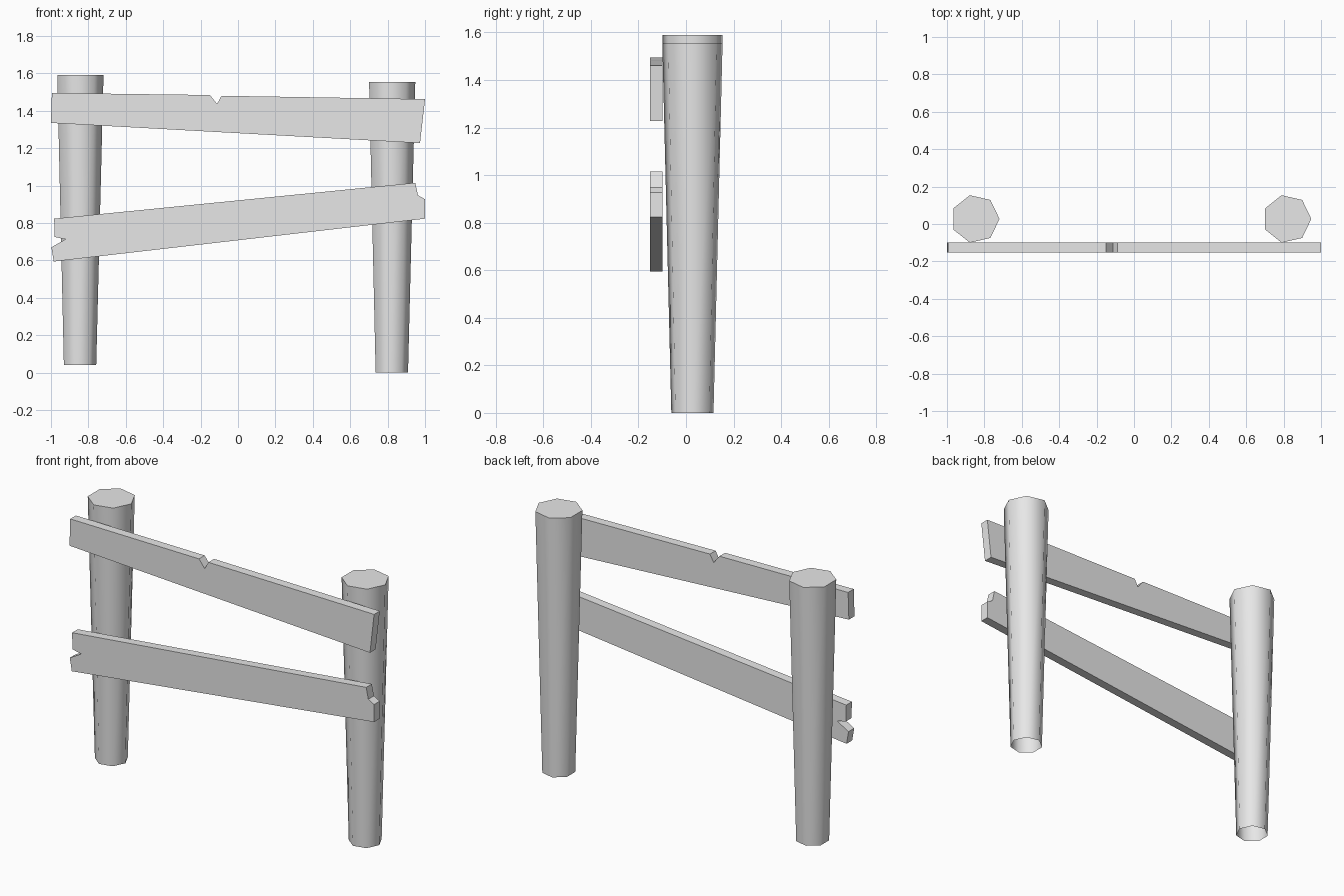
import bpy, bmesh, math
from mathutils import Vector

cube = bpy.data.objects.get("Cube")
if cube:
    bpy.data.objects.remove(cube, do_unlink=True)

grey = bpy.data.materials.new("plain_grey")
grey.use_nodes = True
grey.diffuse_color = (0.8, 0.8, 0.8, 1)
grey.node_tree.nodes["Principled BSDF"].inputs["Base Color"].default_value = (0.8, 0.8, 0.8, 1)


def add_object(name, bm):
    bmesh.ops.recalc_face_normals(bm, faces=bm.faces)
    mesh = bpy.data.meshes.new(name)
    bm.to_mesh(mesh)
    bm.free()
    mesh.materials.append(grey)
    obj = bpy.data.objects.new(name, mesh)
    bpy.context.collection.objects.link(obj)
    return obj


# Tapered seven-sided post, wider at the capped top and open underneath
def post(name, x, bottom, top, sides=7):
    bm = bmesh.new()
    rings = []
    for radius, z in ((0.091, bottom), (0.13, top)):
        ring = []
        for i in range(sides):
            a = math.tau * i / sides
            ring.append(bm.verts.new((x + radius * math.cos(a), 0.027 + radius * math.sin(a), z)))
        rings.append(ring)
    low, high = rings
    for i in range(sides):
        j = (i + 1) % sides
        bm.faces.new((low[i], low[j], high[j], high[i]))
    bm.faces.new(high)
    obj = add_object(name, bm)
    bpy.ops.object.select_all(action='DESELECT')
    obj.select_set(True)
    bpy.context.view_layer.objects.active = obj
    bpy.ops.object.shade_smooth_by_angle(angle=math.radians(60))


# Flat board extruded from its front outline
def plank(name, outline, front=-0.152, back=-0.099):
    bm = bmesh.new()
    face = bm.faces.new([bm.verts.new((x, front, z)) for x, z in outline])
    ext = bmesh.ops.extrude_face_region(bm, geom=[face], use_keep_orig=True)
    moved = [g for g in ext["geom"] if isinstance(g, bmesh.types.BMVert)]
    bmesh.ops.translate(bm, verts=moved, vec=Vector((0, back - front, 0)))
    add_object(name, bm)


post("right_post", -0.849, 0.04, 1.59)
post("left_post", 0.818, 0.0, 1.555)

# Upper board with a split in its top edge
plank("upper_plank", [
    (-0.995, 1.495), (-0.15, 1.484), (-0.112, 1.436), (-0.088, 1.48),
    (1.0, 1.462), (0.973, 1.227), (-1.0, 1.335)])

# Lower board with a notched end and a broken corner
plank("lower_plank", [
    (-0.983, 0.823), (0.948, 1.015), (0.962, 0.948), (1.0, 0.927),
    (1.0, 0.823), (-0.985, 0.594), (-0.998, 0.67), (-0.922, 0.713), (-0.98, 0.725)])
